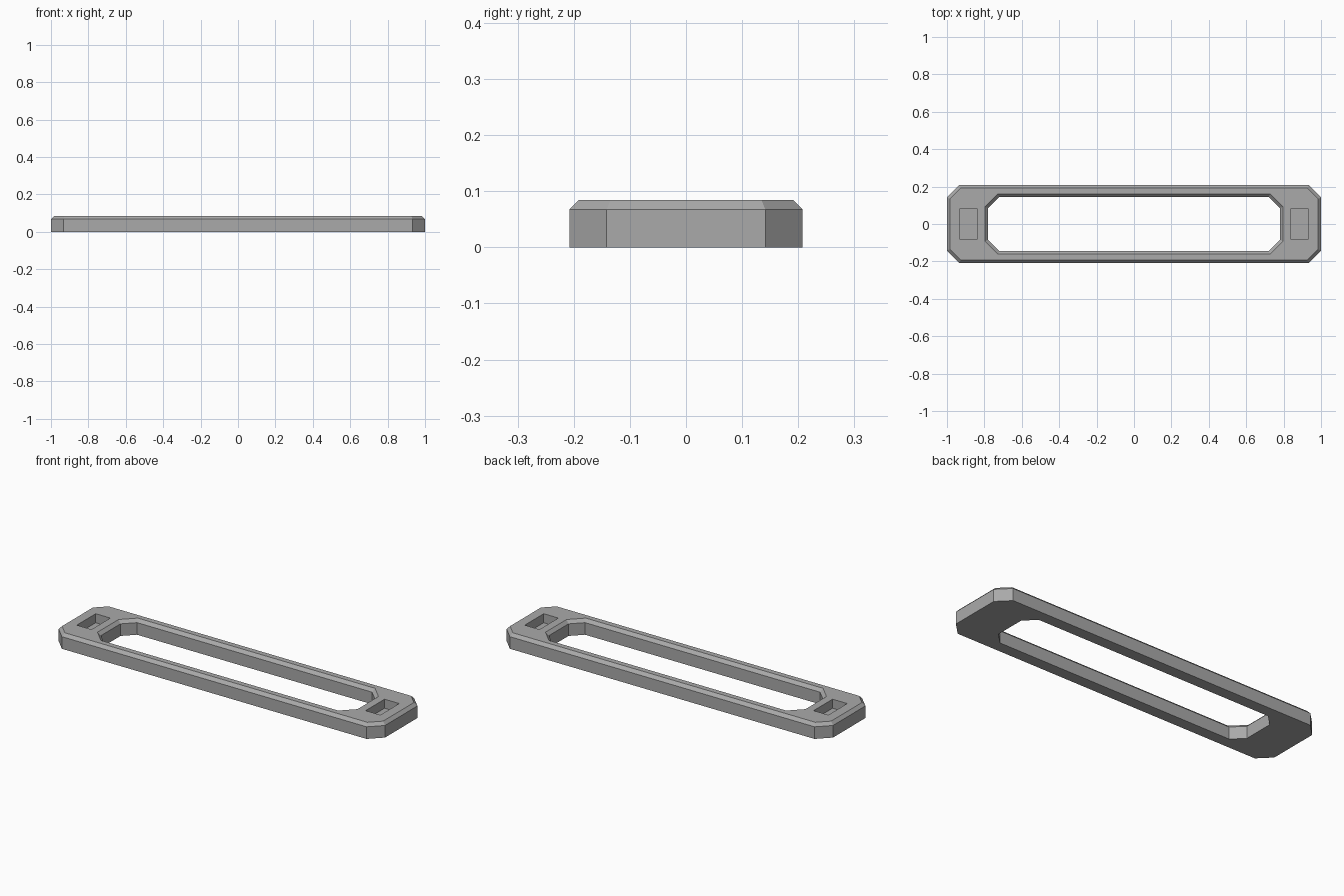
import bpy, bmesh

cube = bpy.data.objects.get("Cube")
if cube:
    bpy.data.objects.remove(cube, do_unlink=True)

HEIGHT, EDGE, BEVEL = 0.084, 0.067, 0.0165
POCKET_FLOOR = 0.034
MITRE = BEVEL * 0.414      # corner shift for an evenly offset octagon

grey = bpy.data.materials.new("plain_grey")
grey.use_nodes = True
colour = (0.4, 0.4, 0.4, 1)
grey.diffuse_color = colour
grey.node_tree.nodes["Principled BSDF"].inputs["Base Color"].default_value = colour

bm = bmesh.new()


def octagon(hx, hy, cut, z):
    """Rectangle with clipped corners, counter-clockwise."""
    a, b = hx - cut, hy - cut
    pts = [(hx, -b), (hx, b), (a, hy), (-a, hy),
           (-hx, b), (-hx, -b), (-a, -hy), (a, -hy)]
    return [bm.verts.new((x, y, z)) for x, y in pts]


def rectangle(cx, hx, hy, z):
    return [bm.verts.new((cx + sx * hx, sy * hy, z))
            for sx, sy in ((1, -1), (1, 1), (-1, 1), (-1, -1))]


def bridge(low, high):
    n = len(low)
    for i in range(n):
        j = (i + 1) % n
        bm.faces.new((low[i], low[j], high[j], high[i]))


def fill_between(loops, direction):
    """Flat face with holes, bounded by the given loops."""
    edges = []
    for loop in loops:
        for i, v in enumerate(loop):
            w = loop[(i + 1) % len(loop)]
            edges.append(bm.edges.get((v, w)) or bm.edges.new((v, w)))
    bmesh.ops.triangle_fill(bm, edges=edges, use_beauty=True,
                            normal=(0, 0, direction))


# Outer wall with its bevelled top edge
cut = 0.0665
outer = [octagon(1, 0.208, cut, 0), octagon(1, 0.208, cut, EDGE),
         octagon(1 - BEVEL, 0.208 - BEVEL, cut - BEVEL + MITRE, HEIGHT)]

# Long window through the middle, flared at the top
cut = 0.06
inner = [octagon(0.78, 0.145, cut, 0), octagon(0.78, 0.145, cut, EDGE),
         octagon(0.78 + BEVEL, 0.145 + BEVEL, cut + BEVEL - MITRE, HEIGHT)]

for rings in (outer, inner):
    for low, high in zip(rings, rings[1:]):
        bridge(low, high)

# Blind rectangular pocket at each end
pockets = []
for side in (-1, 1):
    rim = rectangle(side * 0.885, 0.045, 0.083, HEIGHT)
    floor = rectangle(side * 0.885, 0.045, 0.083, POCKET_FLOOR)
    bridge(floor, rim)
    bm.faces.new(floor)
    pockets.append(rim)

# Top and underside
fill_between([outer[2], inner[2]] + pockets, 1)
fill_between([outer[0], inner[0]], -1)
bmesh.ops.recalc_face_normals(bm, faces=bm.faces)
bmesh.ops.dissolve_limit(bm, angle_limit=0.01, verts=bm.verts, edges=bm.edges)

mesh = bpy.data.meshes.new("frame_plate")
bm.to_mesh(mesh)
bm.free()
mesh.materials.append(grey)
frame = bpy.data.objects.new("frame_plate", mesh)
bpy.context.collection.objects.link(frame)
